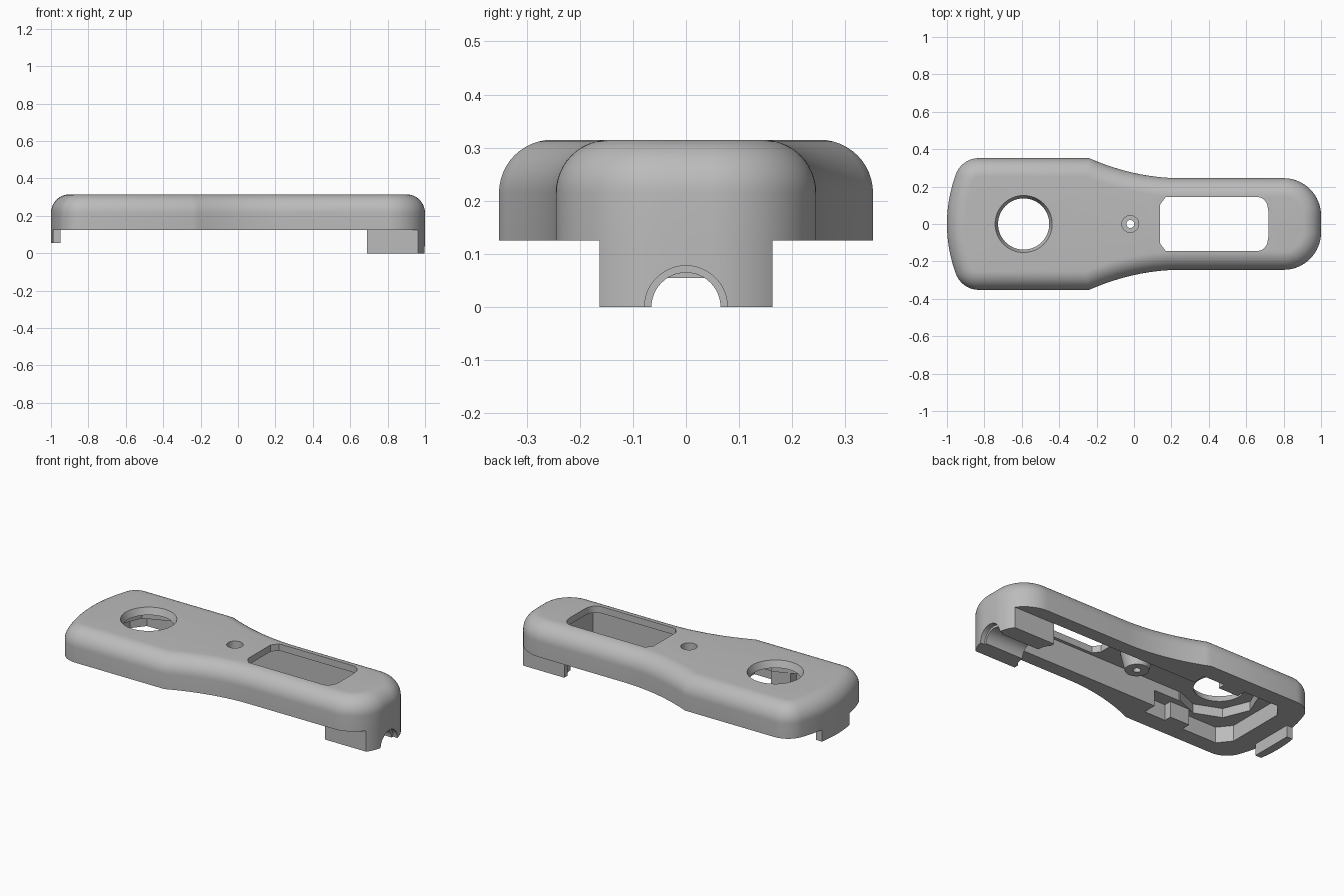
import bpy, bmesh
from math import sin, cos, pi, radians
from mathutils import Vector, Matrix

cube = bpy.data.objects.get("Cube")
if cube:
    bpy.data.objects.remove(cube, do_unlink=True)

grey = bpy.data.materials.new("plain grey")
grey.use_nodes = True
grey.diffuse_color = (0.5, 0.5, 0.5, 1)
grey.node_tree.nodes["Principled BSDF"].inputs["Base Color"].default_value = (0.5, 0.5, 0.5, 1)

RIM, TOP, CEILING, FILLET = 0.125, 0.315, 0.275, 0.1


def make(name, bm):
    bmesh.ops.recalc_face_normals(bm, faces=bm.faces)
    mesh = bpy.data.meshes.new(name)
    bm.to_mesh(mesh)
    bm.free()
    mesh.materials.append(grey)
    obj = bpy.data.objects.new(name, mesh)
    bpy.context.collection.objects.link(obj)
    return obj


def loft(name, rings):
    """Skin closed rings of equal length and cap both ends."""
    bm = bmesh.new()
    loops = [[bm.verts.new(p) for p in ring] for ring in rings]
    n = len(loops[0])
    for a, b in zip(loops, loops[1:]):
        for i in range(n):
            j = (i + 1) % n
            bm.faces.new((a[i], a[j], b[j], b[i]))
    bm.faces.new(loops[0][::-1])
    bm.faces.new(loops[-1])
    return make(name, bm)


def prism(name, pts, z0, z1):
    return loft(name, [[(x, y, z) for x, y in pts] for z in (z0, z1)])


def box(name, x0, x1, y, z0, z1):
    return prism(name, [(x0, -y), (x1, -y), (x1, y), (x0, y)], z0, z1)


def cone(name, x, r0, r1, z0, z1, seg=64):
    ring = [(cos(2 * pi * i / seg), sin(2 * pi * i / seg)) for i in range(seg)]
    return loft(name, [[(x + r * c, r * s, z) for c, s in ring]
                       for r, z in ((r0, z0), (r1, z1))])


def boolean(obj, tool, op="DIFFERENCE", keep=False):
    mod = obj.modifiers.new("cut", "BOOLEAN")
    mod.operation, mod.solver, mod.object = op, "EXACT", tool
    bpy.context.view_layer.objects.active = obj
    bpy.ops.object.modifier_apply(modifier=mod.name)
    if not keep:
        bpy.data.objects.remove(tool, do_unlink=True)


def arc(cx, cy, r, a0, a1, n):
    steps = [radians(a0 + (a1 - a0) * i / n) for i in range(n + 1)]
    return [(cx + r * cos(a), cy + r * sin(a)) for a in steps]


def mirrored(half):
    return half + [(x, -y) for x, y in reversed(half) if y > 1e-5]


def inset(pts, d):
    """Move a counter-clockwise outline inward by d."""
    out, n = [], len(pts)
    for i in range(n):
        p, a, b = (Vector(pts[k % n]) for k in (i, i - 1, i + 1))
        e, f = (p - a).normalized(), (b - p).normalized()
        n1, n2 = Vector((-e.y, e.x)), Vector((-f.y, f.x))
        out.append(tuple(p + (n1 + n2) * d / (1 + n1.dot(n2))))
    return out


# Plan outline: rounded nose, concave waist, broad rounded heel
waist = [(x, 0.245 + 0.107 * ((0.25 - x) / 0.49) ** 2)
         for x in (0.25 - 0.49 * i / 16 for i in range(17))]
outline = mirrored(arc(0.8, 0.045, 0.2, 0, 90, 16) + waist
                   + arc(-0.83, 0.222, 0.13, 90, 159.6, 12)
                   + arc(-0.234, 0, 0.766, 159.6, 180, 10)[1:])

# Main cover with a rounded upper edge
rings = [[(x, y, RIM) for x, y in outline]]
for i in range(13):
    t = pi / 2 * i / 12
    rings.append([(x, y, TOP - FILLET + FILLET * sin(t))
                  for x, y in inset(outline, FILLET * (1 - cos(t)))])
cover = loft("cover", rings)

# Underside hollow: narrow channel, stepped pocket, deep ring recess
boolean(cover, box("channel", -0.45, 0.73, 0.163, 0.05, CEILING))
steps = [(-0.28, 0.245), (-0.42, 0.245), (-0.42, 0.2), (-0.55, 0.2),
         (-0.55, 0.255), (-0.78, 0.255), (-0.84, 0.18)]
boolean(cover, prism("pocket", mirrored(steps), 0.05, 0.22))
boolean(cover, cone("recess", -0.59, 0.215, 0.215, 0.1, CEILING, 8))

# Round opening with tapered lip
boolean(cover, cone("opening", -0.59, 0.129, 0.1625, 0.255, 0.34))

# Long window with chamfered and rounded ends
window = mirrored([(0.718, 0.07)] + arc(0.655, 0.085, 0.06, 10, 90, 8)
                  + [(0.17, 0.145), (0.14, 0.105)])
window_cutter = prism("window", window, -0.1, 0.5)
boolean(cover, window_cutter, keep=True)

# Screw boss under the cover
boss = cone("screw_boss", -0.02, 0.065, 0.09, 0.175, 0.285)
for part in (cover, boss):
    boolean(part, cone("counterbore", -0.02, 0.045, 0.045, 0.23, 0.4, 32))
    boolean(part, cone("drill", -0.02, 0.021, 0.021, 0.1, 0.4, 32))

# Foot under the nose, with a half-round cable tunnel
foot = prism("foot", outline, 0, RIM)
boolean(foot, box("foot_limit", 0.69, 1.2, 0.163, -0.1, 0.2), "INTERSECT")
boolean(foot, window_cutter)
for radius, start in ((0.065, 0.5), (0.078, 0.97)):
    tunnel = cone("tunnel", 0, radius, radius, start, 1.2, 48)
    tunnel.data.transform(Matrix.Rotation(pi / 2, 4, "Y"))
    boolean(foot, tunnel)

# Hooked tab under the heel
tab = prism("heel_tab", outline, 0.055, RIM)
boolean(tab, box("tab_limit", -1.2, -0.95, 0.13, 0, 0.2), "INTERSECT")

bpy.ops.object.select_all(action="DESELECT")
for part in (cover, boss, foot, tab):
    part.select_set(True)
bpy.context.view_layer.objects.active = cover
bpy.ops.object.shade_smooth_by_angle(angle=radians(30))
